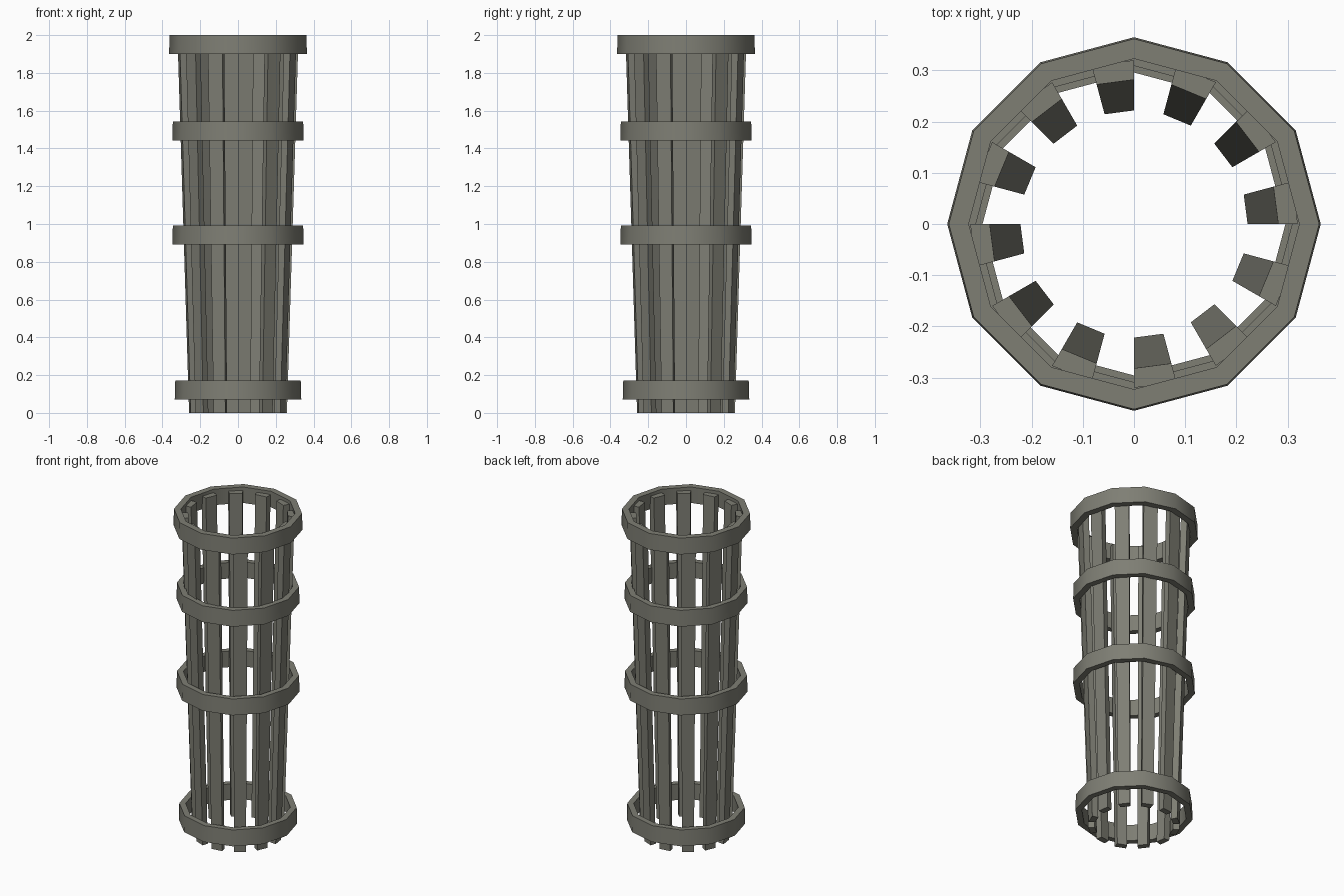
import bpy, bmesh, math

if "Cube" in bpy.data.objects:
    bpy.data.objects.remove(bpy.data.objects["Cube"])

mat = bpy.data.materials.new("weathered grey")
mat.diffuse_color = (0.21, 0.21, 0.175, 1)
mat.use_nodes = True
mat.node_tree.nodes["Principled BSDF"].inputs["Base Color"].default_value = mat.diffuse_color


def pt(r, deg, z):
    a = math.radians(deg)
    return (r * math.cos(a), r * math.sin(a), z)


def finish(bm, name):
    bmesh.ops.recalc_face_normals(bm, faces=bm.faces)
    me = bpy.data.meshes.new(name)
    bm.to_mesh(me)
    bm.free()
    me.materials.append(mat)
    ob = bpy.data.objects.new(name, me)
    bpy.context.collection.objects.link(ob)
    return ob


def hoop(name, z0, z1, r_out, r_in, sides=12):
    # rectangular section swept round a twelve-sided ring
    bm = bmesh.new()
    section = [(r_out + 0.002, z0), (r_out - 0.001, z1), (r_in, z1), (r_in + 0.002, z0)]
    loops = [[bm.verts.new(pt(r, i * 360 / sides, z)) for r, z in section]
             for i in range(sides)]
    for i in range(sides):
        a, b = loops[i], loops[(i + 1) % sides]
        for k in range(4):
            m = (k + 1) % 4
            bm.faces.new((a[k], b[k], b[m], a[m]))
    ob = finish(bm, name)
    bpy.ops.object.select_all(action='DESELECT')
    ob.select_set(True)
    bpy.context.view_layer.objects.active = ob
    bpy.ops.object.shade_smooth_by_angle(angle=math.radians(40))


def slat(name, start):
    # leaning wedge-shaped stave covering 15 degrees
    bm = bmesh.new()
    rings = []
    for z, r_in, r_out in ((0, 0.222, 0.259), (1.98, 0.282, 0.320)):
        rings.append([bm.verts.new(pt(r, start + d, z))
                      for r, d in ((r_in, 0), (r_out, 0), (r_out, 15), (r_in, 15))])
    lo, hi = rings
    bm.faces.new(lo)
    bm.faces.new(hi)
    for k in range(4):
        m = (k + 1) % 4
        bm.faces.new((lo[k], lo[m], hi[m], hi[k]))
    finish(bm, name)


# twelve vertical staves
for i in range(12):
    slat(f"slat_{i + 1}", i * 30)

# four hoops
hoop("top_hoop", 1.90, 2.00, 0.363, 0.323)
hoop("upper_hoop", 1.443, 1.543, 0.346, 0.309)
hoop("middle_hoop", 0.892, 0.992, 0.346, 0.309)
hoop("bottom_hoop", 0.072, 0.172, 0.333, 0.296)
